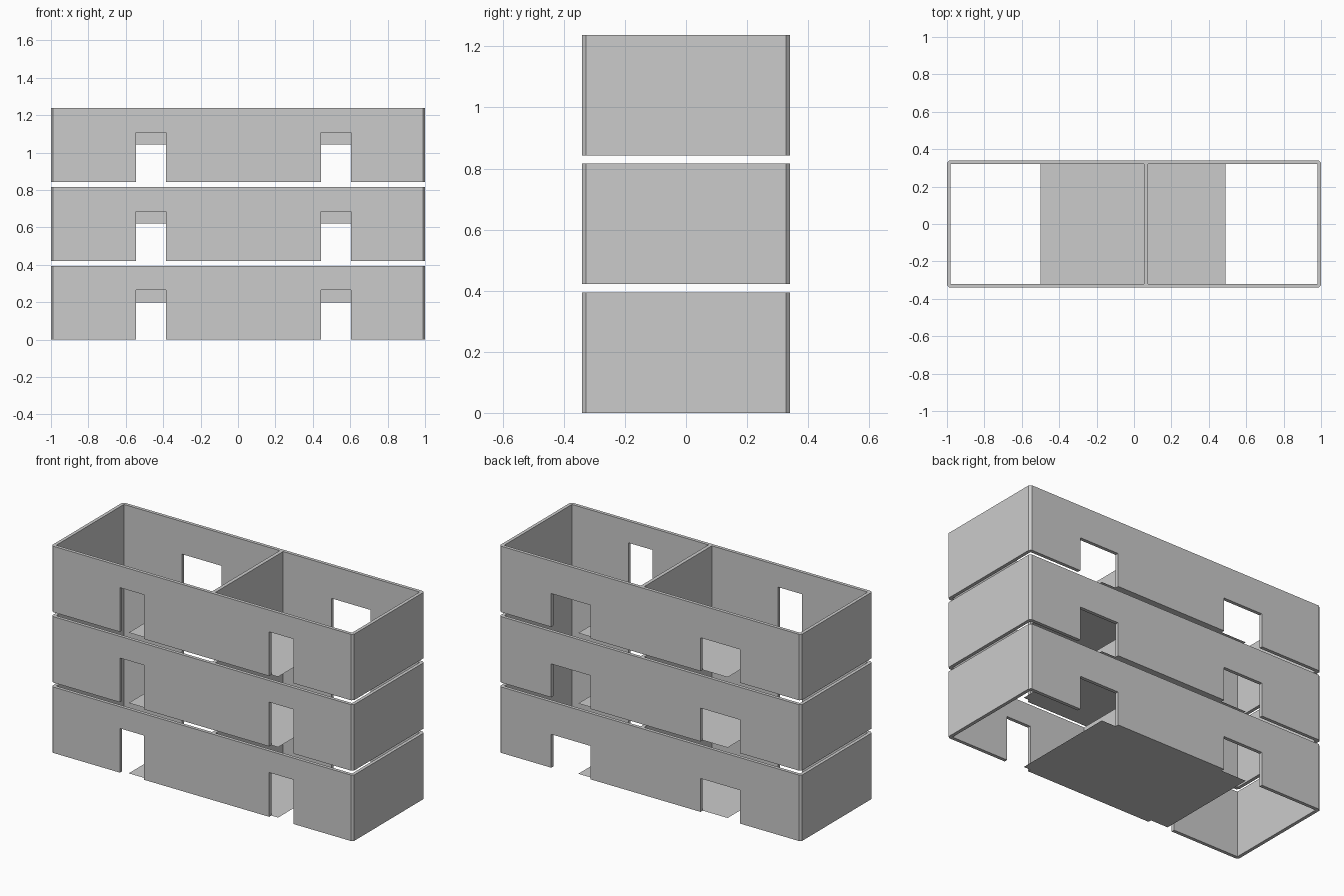
import bpy, bmesh

if "Cube" in bpy.data.objects:
    bpy.data.objects.remove(bpy.data.objects["Cube"])

HX, HY = 1.0, 0.34          # outer half sizes
T, CH = 0.02, 0.012         # wall thickness, corner chamfer
H, STEP, LEVELS = 0.395, 0.4215, 3


def prism(name, pts, z0, z1):
    """Extrude a footprint polygon; a flat sheet when z0 == z1."""
    bm = bmesh.new()
    face = bm.faces.new([bm.verts.new((x, y, z0)) for x, y in pts])
    if z1 > z0:
        out = bmesh.ops.extrude_face_region(bm, geom=[face])["geom"]
        verts = [g for g in out if isinstance(g, bmesh.types.BMVert)]
        bmesh.ops.translate(bm, verts=verts, vec=(0, 0, z1 - z0))
        bmesh.ops.recalc_face_normals(bm, faces=bm.faces[:])
    mesh = bpy.data.meshes.new(name)
    bm.to_mesh(mesh)
    bm.free()
    ob = bpy.data.objects.new(name, mesh)
    bpy.context.scene.collection.objects.link(ob)
    return ob


def rect(x0, x1, y0, y1):
    return [(x0, y0), (x1, y0), (x1, y1), (x0, y1)]


# Solid block with chamfered corners
a, b = HX - CH, HY - CH
block = prism("storey_block", [(-a, -HY), (a, -HY), (HX, -b), (HX, b),
                               (a, HY), (-a, HY), (-HX, b), (-HX, -b)], 0, H)

# Two rooms, leaving the partition wall between them
cutters = [prism("room_cutter", rect(x0, x1, -HY + T, HY - T), -0.1, H + 0.1)
           for x0, x1 in ((-HX + T, 0.053), (0.075, HX - T))]

# Tall narrow front doorways and lower, wider back openings
for cx in (-0.465, 0.525):
    cutters.append(prism("front_door_cutter", rect(cx - 0.08, cx + 0.08, -0.4, -0.28), -0.1, 0.265))
    cutters.append(prism("back_opening_cutter", rect(cx - 0.13, cx + 0.13, 0.28, 0.4), -0.1, 0.2))

for c in cutters:
    c.hide_render = True
    mod = block.modifiers.new("cut", 'BOOLEAN')
    mod.operation, mod.solver, mod.object = 'DIFFERENCE', 'EXACT', c

# Bake the finished walls, then drop the helpers
bpy.context.view_layer.update()
deps = bpy.context.evaluated_depsgraph_get()
walls = bpy.data.meshes.new_from_object(block.evaluated_get(deps))
walls.name = "storey_walls"
for ob in cutters + [block]:
    bpy.data.objects.remove(ob, do_unlink=True)

# Stack the storeys, each with its thin central floor sheet
for i in range(LEVELS):
    ob = bpy.data.objects.new(f"storey_walls_{i + 1}", walls)
    bpy.context.scene.collection.objects.link(ob)
    ob.location.z = i * STEP
    floor = prism(f"floor_sheet_{i + 1}", rect(-0.5, 0.49, -HY + T, HY - T), 0, 0)
    floor.location.z = i * STEP
